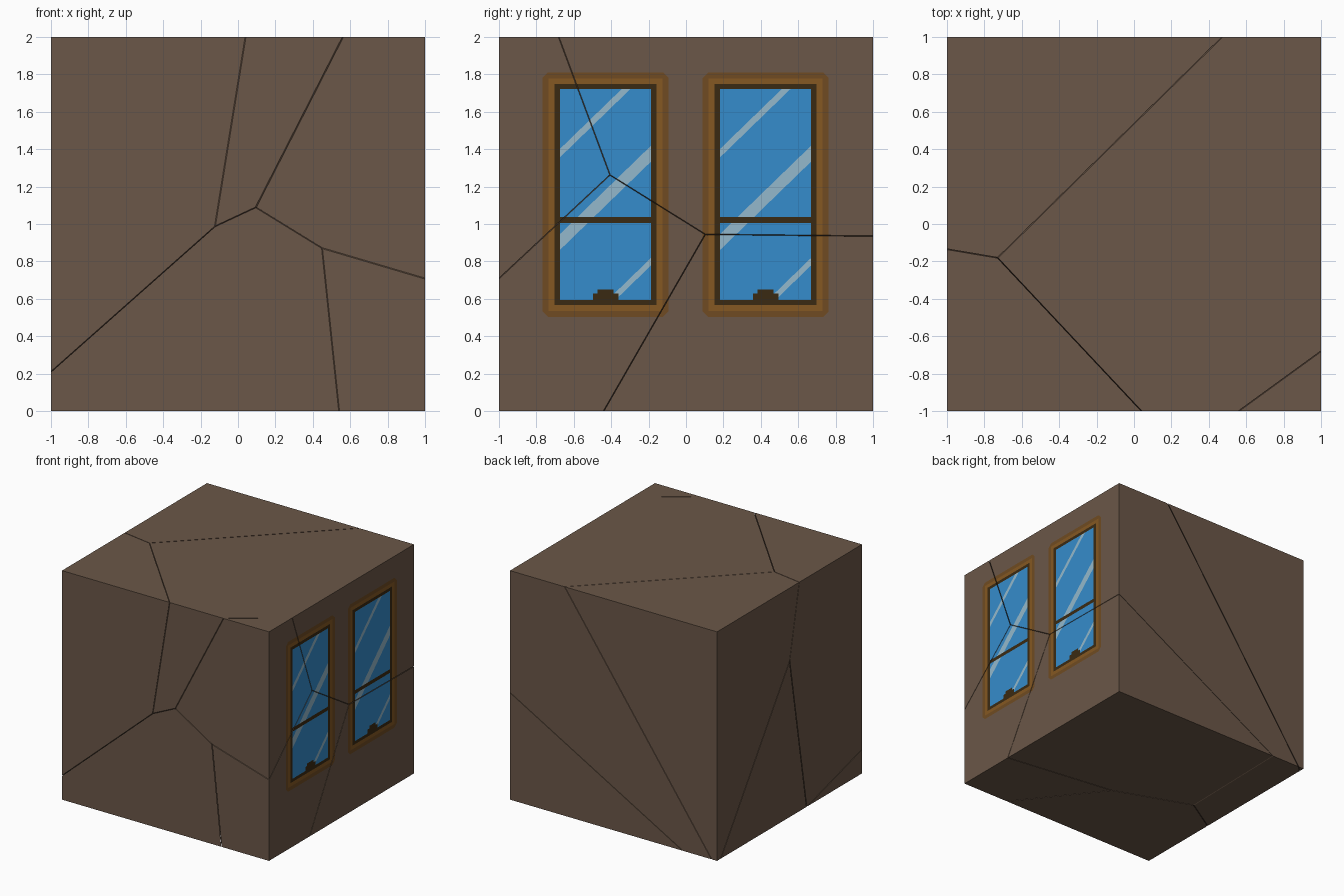
import bpy, bmesh
from mathutils import Vector

if "Cube" in bpy.data.objects:
    bpy.data.objects.remove(bpy.data.objects["Cube"])

GAP = 0.002  # half width of the cracks


def lin(c):
    c /= 255
    return c / 12.92 if c <= 0.04045 else ((c + 0.055) / 1.055) ** 2.4


COLOURS = [("wall_brown", (107, 87, 72)), ("outer_trim", (112, 75, 34)),
           ("inner_trim", (133, 88, 34)), ("dark_frame", (58, 42, 18)),
           ("glass_blue", (53, 140, 204)), ("glass_glint", (148, 185, 204))]
mats = []
for name, rgb in COLOURS:
    m = bpy.data.materials.new(name)
    m.diffuse_color = (*[lin(c) for c in rgb], 1)
    m.use_nodes = True
    m.node_tree.nodes["Principled BSDF"].inputs["Base Color"].default_value = m.diffuse_color
    mats.append(m)

# Fracture cells: each piece is where its linear function (a, b, c, const) is largest
CELLS = {
    "core_chunk": (0, 0, 0, 0),
    "back_left_chunk": (-1, 1.017, 0.710, -1.965),
    "front_left_chunk": (-1.394, -1.309, 0.225, -1.703),
    "front_bottom_chunk": (1.326, -2.163, -2.843, 0.807),
    "front_right_chunk": (2.34, -3.218, -1.196, -2.138),
    "bottom_right_chunk": (1.87, -1.735, -2.786, 0.941),
    "back_bottom_chunk": (2.106, -0.041, -3.76, 1.451),
}

# Window layout on the right wall
CENTRES = (-0.43, 0.426)
MID_Z = 1.157
LAYERS = [(0.337, 0.654, 1), (0.305, 0.622, 2), (0.273, 0.591, 3), (0.243, 0.564, 4)]
GLINTS = [(0.543, 0.583), (1.098, 1.183), (1.593, 1.638)]
SLOPE = 0.97
CHAMFER = 0.337 + 0.654 - 0.03
BAR = (1.005, 1.037)
HANDLE = [(0.068, 0.628), (0.043, 0.65)]


def window_colour(y, z):
    for c in CENTRES:
        u, v = y - c, z - MID_Z
        if abs(u) > 0.337 or abs(v) > 0.654 or abs(u) + abs(v) > CHAMFER:
            continue
        col = max(k for w, h, k in LAYERS if abs(u) < w and abs(v) < h)
        if col == 4:
            if any(lo < z - SLOPE * u < hi for lo, hi in GLINTS):
                col = 5
            if BAR[0] < z < BAR[1] or any(abs(u) < w and z < t for w, t in HANDLE):
                col = 3
        return col
    return 0


def window_cuts():
    """Lines on the right wall as (point, normal)."""
    cuts = []
    for _, h, _ in LAYERS:
        cuts += [((1, 0, MID_Z + s * h), (0, 0, 1)) for s in (-1, 1)]
    cuts += [((1, 0, z), (0, 0, 1)) for z in (*BAR, *[t for _, t in HANDLE])]
    for c in CENTRES:
        for w in [w for w, _, _ in LAYERS] + [w for w, _ in HANDLE]:
            cuts += [((1, c + s * w, 0), (0, 1, 0)) for s in (-1, 1)]
        for k in [k for g in GLINTS for k in g]:
            cuts.append(((1, c, k), (0, -SLOPE, 1)))
        for sy in (-1, 1):
            for sz in (-1, 1):
                cuts.append(((1, c + sy * CHAMFER, MID_Z), (0, sy, sz)))
    return cuts


def all_geom(bm):
    return bm.verts[:] + bm.edges[:] + bm.faces[:]


for name, f in CELLS.items():
    bm = bmesh.new()
    bmesh.ops.create_cube(bm, size=2)
    bmesh.ops.translate(bm, verts=bm.verts, vec=(0, 0, 1))

    # Trim the cube against every neighbouring piece
    for other, g in CELLS.items():
        if other == name:
            continue
        n = Vector([f[i] - g[i] for i in range(3)])
        co = n * (-(f[3] - g[3]) / n.length_squared) + n.normalized() * GAP
        r = bmesh.ops.bisect_plane(bm, geom=all_geom(bm), dist=1e-6, plane_co=co,
                                   plane_no=n, clear_inner=True)
        edges = [e for e in r["geom_cut"]
                 if isinstance(e, bmesh.types.BMEdge) and e.is_boundary]
        if edges:
            bmesh.ops.edgeloop_fill(bm, edges=edges)
    bmesh.ops.recalc_face_normals(bm, faces=bm.faces)

    # Inset the painted windows into the right wall
    def wall():
        return [p for p in bm.faces if p.calc_center_median().x > 0.9999]
    if wall():
        for co, no in window_cuts():
            faces = wall()
            edges = {e for p in faces for e in p.edges}
            verts = {v for p in faces for v in p.verts}
            bmesh.ops.bisect_plane(bm, geom=[*verts, *edges, *faces], dist=1e-5,
                                   plane_co=co, plane_no=no)
        for p in wall():
            c = p.calc_center_median()
            p.material_index = window_colour(c.y, c.z)

    mesh = bpy.data.meshes.new(name)
    bm.to_mesh(mesh)
    bm.free()
    for m in mats:
        mesh.materials.append(m)
    bpy.context.collection.objects.link(bpy.data.objects.new(name, mesh))
